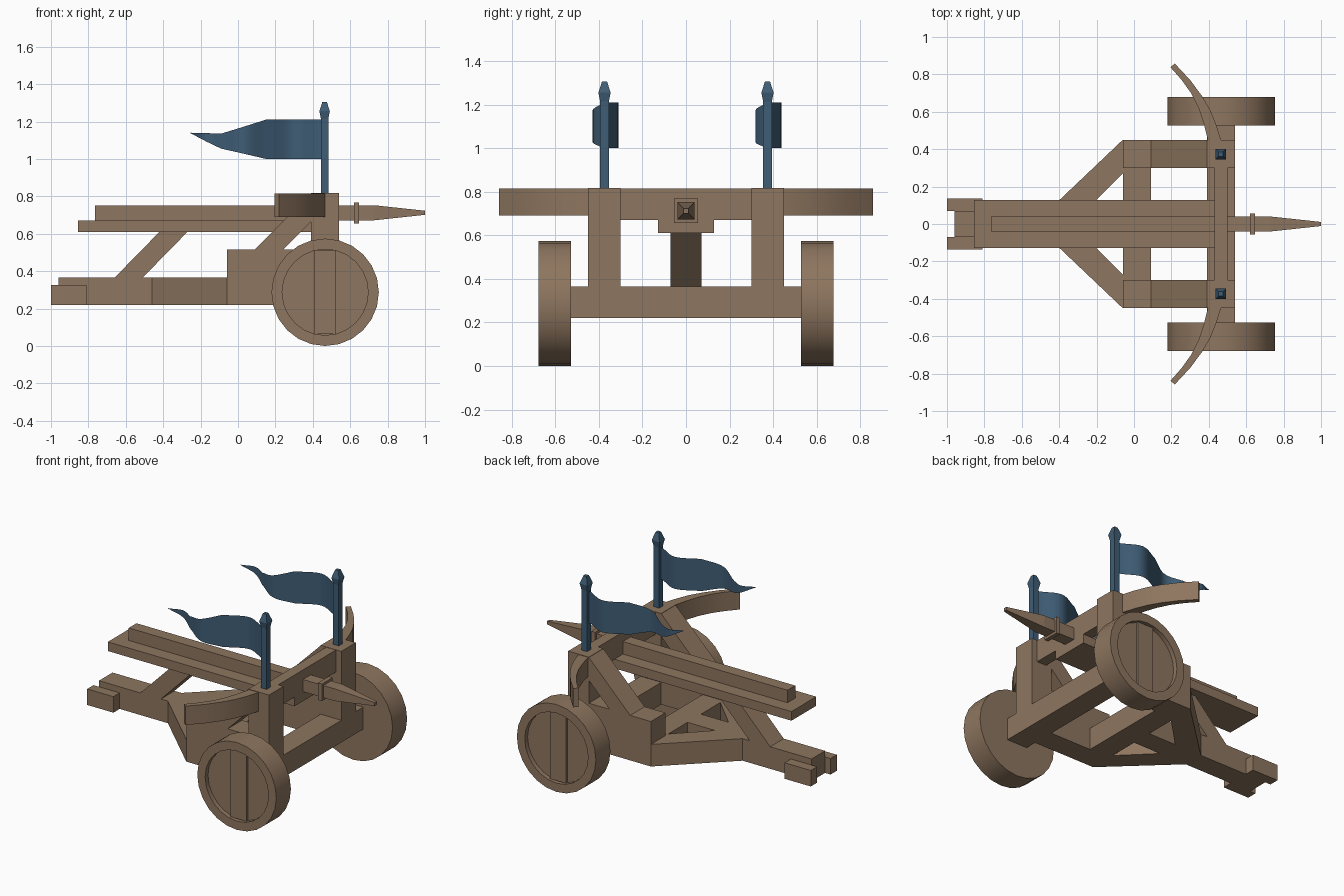
import bpy, bmesh, math
from mathutils import Vector

if "Cube" in bpy.data.objects:
    bpy.data.objects.remove(bpy.data.objects["Cube"])


def material(name, rgb):
    m = bpy.data.materials.new(name)
    m.diffuse_color = (*rgb, 1)
    m.use_nodes = True
    m.node_tree.nodes["Principled BSDF"].inputs["Base Color"].default_value = m.diffuse_color
    return m


WOOD = material("wood", (0.27, 0.18, 0.115))
BLUE = material("blue", (0.05, 0.11, 0.18))


def finish(name, bm, mat=WOOD, mirror=False, smooth=None):
    bmesh.ops.recalc_face_normals(bm, faces=bm.faces)
    me = bpy.data.meshes.new(name)
    bm.to_mesh(me)
    bm.free()
    me.materials.append(mat)
    ob = bpy.data.objects.new(name, me)
    bpy.context.collection.objects.link(ob)
    if smooth:
        bpy.ops.object.select_all(action='DESELECT')
        ob.select_set(True)
        bpy.context.view_layer.objects.active = ob
        bpy.ops.object.shade_smooth_by_angle(angle=math.radians(smooth))
    if mirror:
        mod = ob.modifiers.new("mirror", 'MIRROR')
        mod.use_axis = (False, True, False)
        mod.use_mirror_merge = False
    return ob


def prism(name, pts, axis, a, b, **kw):
    """Extrude a profile (xz for axis 'y', xy for axis 'z') from a to b."""
    bm = bmesh.new()
    put = (lambda p, t: (p[0], t, p[1])) if axis == 'y' else (lambda p, t: (p[0], p[1], t))
    face = bm.faces.new([bm.verts.new(put(p, a)) for p in pts])
    ext = bmesh.ops.extrude_face_region(bm, geom=[face])
    step = Vector(put((0, 0), b - a))
    bmesh.ops.translate(bm, vec=step, verts=[v for v in ext["geom"] if isinstance(v, bmesh.types.BMVert)])
    return finish(name, bm, **kw)


def box(name, x0, x1, y0, y1, z0, z1, **kw):
    return prism(name, [(x0, y0), (x1, y0), (x1, y1), (x0, y1)], 'z', z0, z1, **kw)


def loft(name, profile, origin, axis, sides, turn=0, **kw):
    """Stack rings of (radius, distance) along an axis and cap both ends."""
    bm = bmesh.new()
    rings = []
    for r, d in profile:
        ring = []
        for i in range(sides):
            a = turn + 2 * math.pi * i / sides
            c, s = r * math.cos(a), r * math.sin(a)
            off = {'x': (d, c, s), 'y': (c, d, s), 'z': (c, s, d)}[axis]
            ring.append(bm.verts.new(Vector(origin) + Vector(off)))
        rings.append(ring)
    for lo, hi in zip(rings, rings[1:]):
        for i in range(sides):
            j = (i + 1) % sides
            bm.faces.new((lo[i], lo[j], hi[j], hi[i]))
    bm.faces.new(rings[0])
    bm.faces.new(rings[-1])
    return finish(name, bm, **kw)


# Chassis: rear trail, handles, diagonal rails, cross beams
box("trail_beam", -0.96, -0.06, -0.07, 0.07, 0.22, 0.365)
box("trail_handle", -1.0, -0.81, 0.07, 0.135, 0.22, 0.325, mirror=True)
prism("diagonal_rail", [(-0.46, 0.07), (-0.26, 0.07), (-0.06, 0.27), (-0.06, 0.45)],
      'z', 0.22, 0.365, mirror=True)
box("middle_cross_beam", -0.06, 0.09, -0.30, 0.30, 0.22, 0.365)
box("front_axle_beam", 0.39, 0.54, -0.53, 0.53, 0.22, 0.365)

# Side frames: rail, post and brace
box("side_rail", -0.06, 0.39, 0.30, 0.45, 0.22, 0.515, mirror=True)
box("front_post", 0.39, 0.54, 0.30, 0.45, 0.22, 0.817, mirror=True)
prism("post_brace", [(0.09, 0.515), (0.24, 0.515), (0.39, 0.665), (0.39, 0.815)],
      'y', 0.30, 0.45, mirror=True)

# Slide and its strut
prism("slide_strut", [(-0.66, 0.365), (-0.51, 0.365), (-0.27, 0.61), (-0.42, 0.61)], 'y', -0.07, 0.07)
box("slide_board", -0.855, 0.50, -0.128, 0.128, 0.61, 0.67)
box("slide_rail", -0.765, 0.45, -0.04, 0.04, 0.67, 0.752)

# Bow: straight centre and curved, tapering arms
box("bow_centre", 0.43, 0.50, -0.30, 0.30, 0.67, 0.815)
prism("bow_arm", [(0.478, 0.38), (0.465, 0.45), (0.44, 0.53), (0.407, 0.61), (0.363, 0.685),
                  (0.30, 0.77), (0.218, 0.858), (0.195, 0.838), (0.255, 0.77), (0.305, 0.70),
                  (0.345, 0.62), (0.375, 0.53), (0.395, 0.45), (0.40, 0.38)],
      'z', 0.69, 0.814, mirror=True, smooth=30)

# Bolt with collar and pointed head
R2, Q = math.sqrt(2), math.pi / 4
loft("bolt", [(0.04 * R2, 0.45), (0.04 * R2, 0.73), (0.011 * R2, 1.0)], (0, 0, 0.712), 'x', 4, Q)
box("bolt_collar", 0.62, 0.648, -0.056, 0.056, 0.656, 0.768)

# Wheels: recessed disc with a raised middle plank
WX, WR = 0.466, 0.287
loft("wheel", [(WR, 0.527), (WR, 0.678), (0.23, 0.678), (0.23, 0.648)], (WX, 0, WR), 'y', 24,
     mirror=True, smooth=30)
box("wheel_plank", 0.408, 0.525, 0.64, 0.662, WR - 0.222, WR + 0.222, mirror=True)


# Pennants: smooth wave through key points (x, sideways offset, bottom, top)
KEYS = [(0.445, 0, 1.0, 1.21), (0.30, 0.065, 1.0, 1.21), (0.15, 0.0, 1.0, 1.21),
        (0.03, -0.055, 1.028, 1.172), (-0.09, 0.005, 1.055, 1.135),
        (-0.17, 0.044, 1.093, 1.138), (-0.255, 0.015, 1.138, 1.14)]


def pennant(name, y):
    bm = bmesh.new()
    cols = []
    for k in range(len(KEYS) - 1):
        a, b = KEYS[k], KEYS[k + 1]
        before, after = KEYS[max(k - 1, 0)], KEYS[min(k + 2, len(KEYS) - 1)]
        for i in range(6 + (k == len(KEYS) - 2)):
            t = i / 6
            x, _, lo, hi = (p + (q - p) * t for p, q in zip(a, b))
            m0, m1 = (b[1] - before[1]) / 2, (after[1] - a[1]) / 2
            s = ((2*t**3 - 3*t*t + 1) * a[1] + (t**3 - 2*t*t + t) * m0
                 + (3*t*t - 2*t**3) * b[1] + (t**3 - t*t) * m1)
            cols.append((bm.verts.new((x, y + s, lo)), bm.verts.new((x, y + s, hi))))
    for p, q in zip(cols, cols[1:]):
        bm.faces.new((p[0], q[0], q[1], p[1]))
    finish(name, bm, mat=BLUE, smooth=40)


for side, y in (("left", 0.374), ("right", -0.374)):
    loft(side + "_flag_pole",
         [(0.02 * R2, 0.80), (0.02 * R2, 1.215), (0.028 * R2, 1.255), (0.012 * R2, 1.305)],
         (0.463, y, 0), 'z', 4, Q, mat=BLUE)
    pennant(side + "_pennant", y)
